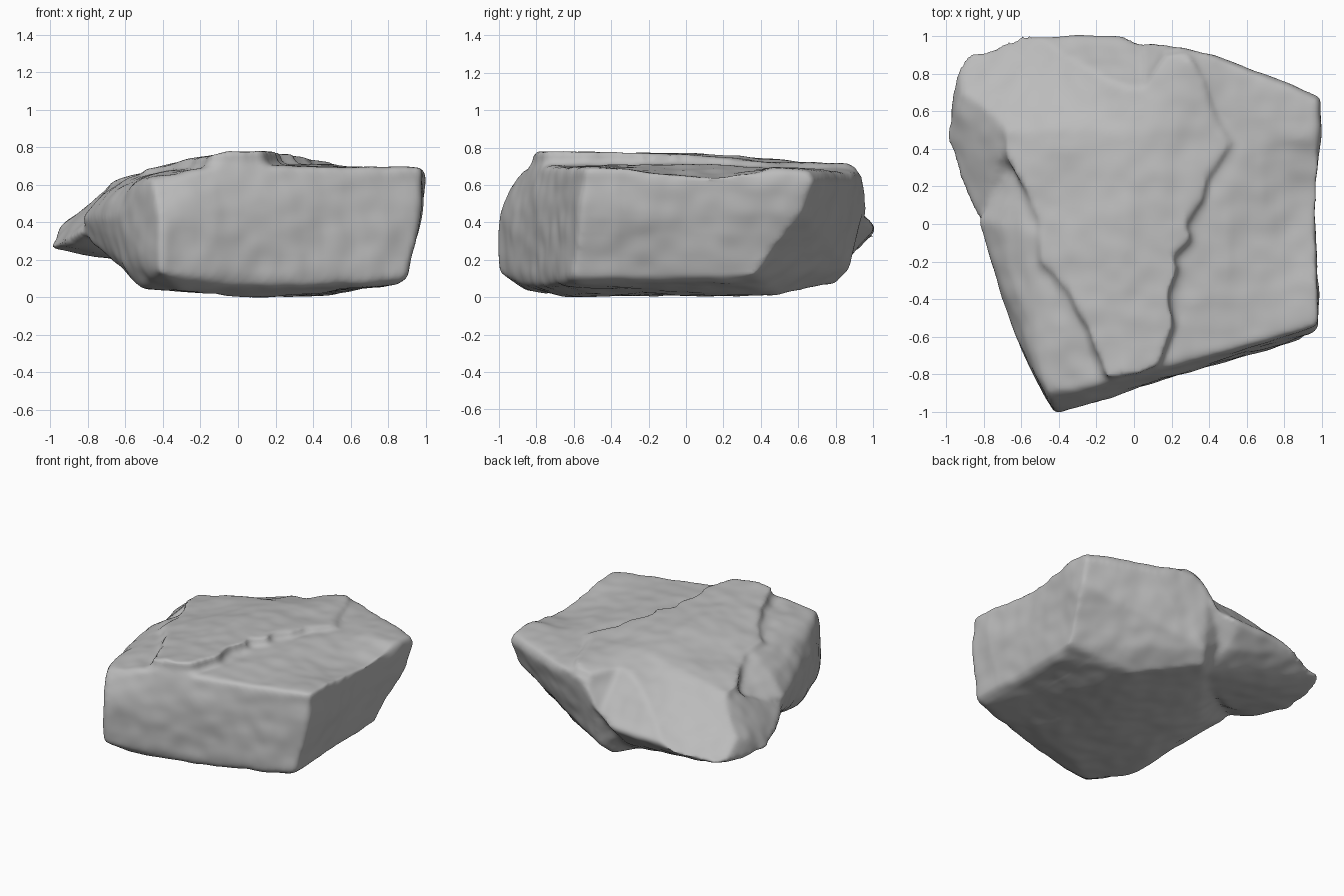
import bpy, bmesh
from mathutils import Vector, noise

cube = bpy.data.objects.get("Cube")
if cube:
    bpy.data.objects.remove(cube, do_unlink=True)

bm = bmesh.new()


def add_hull(points):
    """Convex stone chunk wrapped around a few corner points."""
    verts = [bm.verts.new(p) for p in points]
    result = bmesh.ops.convex_hull(bm, input=verts)
    loose = [g for g in result["geom_interior"] if isinstance(g, bmesh.types.BMVert)]
    bmesh.ops.delete(bm, geom=loose, context="VERTS")


def add_slab(outline, base, top):
    """Flat layer with a ragged outline."""
    low = [bm.verts.new((x, y, base)) for x, y in outline]
    high = [bm.verts.new((x, y, top)) for x, y in outline]
    n = len(outline)
    faces = [bm.faces.new(low[::-1]), bm.faces.new(high)]
    for i in range(n):
        j = (i + 1) % n
        bm.faces.new((low[i], low[j], high[j], high[i]))
    bmesh.ops.triangulate(bm, faces=faces)


def hollow(y):
    """Shallow worn dip along the +x side, strongest at its middle."""
    return max(0, 1 - ((y - 0.08) / 0.45) ** 2)


def top_limit(x, y):
    """Highest allowed stone: tilted top, worn shelf, steep bevel at the back."""
    top = 0.778 - 0.06 * max(0, y + 0.2) - 0.2 * max(0, -x - 0.05)
    top -= 0.06 * max(0, x - 0.15) + 0.6 * max(0, y - 0.5) * max(0, 0.3 - x)
    back = 0.6 - 1.1 * (y - 0.8) + 1.6 * max(0, x - 0.05) + 0.9 * max(0, -x - 0.5)
    shelf = 0.7 - 0.13 * (x - 0.5) * hollow(y) if x > 0.52 else 1
    return min(top, back, shelf)


def apply_modifier(kind, **settings):
    modifier = rock.modifiers.new("shape", kind)
    for key, value in settings.items():
        setattr(modifier, key, value)
    bpy.ops.object.modifier_apply(modifier=modifier.name)


# Main block
add_hull([
    (-.3, -.85, .03), (0, -.65, 0), (.4, -.55, .02), (.85, -.58, .07),
    (.85, .25, .08), (.4, .5, .01), (.05, .81, .07), (-.52, -.6, .05),
    (0, -.2, .01), (-.5, .1, .13),
    (-.42, -1.01, .13), (0, -.86, .06), (.45, -.73, .06), (.9, -.61, .1),
    (.9, .36, .12), (.1, .88, .14),
    (-.83, .02, .42), (-.79, .02, .3), (-.73, 0, .54), (-.6, 0, .63),
    (-.66, -.55, .42), (-.61, -.55, .18), (-.58, -.55, .58),
    (-.42, -1.01, .42), (-.45, -.96, .57), (-.47, -.9, .64), (.97, -.57, .4),
    (-.1, -.84, .7), (.98, -.54, .69), (.98, .66, .68), (.98, .62, .46),
    (1, .68, .62), (.25, -.1, .71), (.35, .92, .67), (.24, .95, .65),
    (.15, .97, .56), (.55, .86, .6), (-.4, .8, .56), (-.45, -.1, .67)])

# Overhanging lip at the back corner
add_hull([
    (-1.01, .45, .26), (-.97, .7, .26), (-.95, .6, .37), (-.91, .9, .29),
    (-.8, 1.01, .4), (-.8, .98, .51), (-.58, 1.01, .5), (-.72, 1, .33),
    (-.1, 1.01, .37), (.1, .98, .5), (-.88, .2, .28), (-.83, .02, .35),
    (-.57, .3, .2), (-.1, .88, .22), (0, .7, .09), (-.7, .4, .58),
    (-.3, .5, .64)])

# Raised layer with a broken edge
add_slab([
    (-.15, -.82), (.03, -.8), (.13, -.75), (.21, -.53), (.18, -.38), (.24, -.23),
    (.21, -.18), (.3, -.08), (.27, 0), (.36, .12), (.39, .25), (.51, .43),
    (.41, .6), (.36, .76), (.28, .9), (0, .9), (-.4, .82), (-.62, .7), (-.7, .5),
    (-.68, .35), (-.58, .18), (-.5, 0), (-.5, -.2), (-.35, -.36), (-.25, -.55)],
    0.45, 0.82)

bmesh.ops.recalc_face_normals(bm, faces=bm.faces)
mesh = bpy.data.meshes.new("rock")
bm.to_mesh(mesh)
bm.free()
rock = bpy.data.objects.new("rock", mesh)
bpy.context.collection.objects.link(rock)
bpy.context.view_layer.objects.active = rock
rock.select_set(True)

# Fuse the chunks, trim the top, then wear down the corners
apply_modifier("REMESH", mode="VOXEL", voxel_size=0.02)
for v in rock.data.vertices:
    if v.co.z > 0.3:
        v.co.z = min(v.co.z, max(0.3, top_limit(v.co.x, v.co.y)))
apply_modifier("REMESH", mode="VOXEL", voxel_size=0.018)
apply_modifier("SMOOTH", factor=0.5, iterations=6)

# Weathered surface: broad dents, a finer grain and the dip in the +x side
mesh = rock.data
offsets = []
for v in mesh.vertices:
    broad = noise.noise(v.co * 3.2 + Vector((4, 1, 7)))
    fine = noise.noise(v.co * 9)
    offset = v.normal * (0.014 * broad + 0.007 * fine)
    if v.normal.x > 0 and v.co.x > 0.7:
        offset.x -= 0.025 * v.normal.x * hollow(v.co.y)
    offsets.append(offset)
for v, offset in zip(mesh.vertices, offsets):
    v.co += offset

# Stand it on the ground
ground = min(v.co.z for v in mesh.vertices)
for v in mesh.vertices:
    v.co.z -= ground

# Stone colour
stone = bpy.data.materials.new("grey stone")
stone.use_nodes = True
grey = (0.5, 0.5, 0.5, 1)
stone.diffuse_color = grey
stone.node_tree.nodes["Principled BSDF"].inputs["Base Color"].default_value = grey
mesh.materials.append(stone)
bpy.ops.object.shade_smooth()
